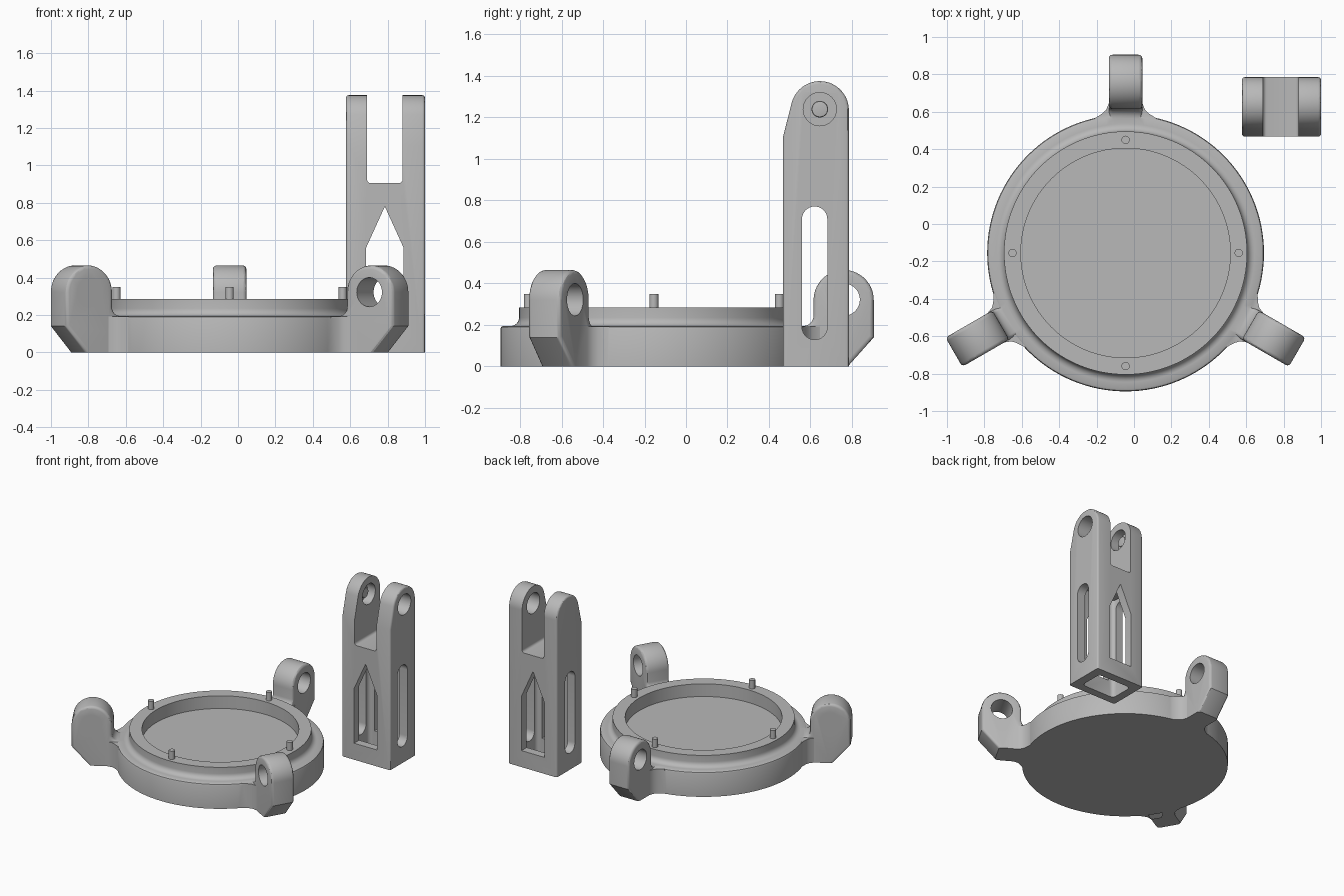
import bpy, bmesh, math
from mathutils import Matrix, Vector

if "Cube" in bpy.data.objects:
    bpy.data.objects.remove(bpy.data.objects["Cube"])

grey = bpy.data.materials.new("grey plastic")
grey.diffuse_color = (0.48, 0.48, 0.48, 1)
grey.use_nodes = True
grey.node_tree.nodes["Principled BSDF"].inputs["Base Color"].default_value = grey.diffuse_color
CX, CY = -0.045, -0.155          # centre of the round base


def finish(bm, name):
    bmesh.ops.recalc_face_normals(bm, faces=bm.faces)
    me = bpy.data.meshes.new(name)
    bm.to_mesh(me)
    bm.free()
    me.materials.append(grey)
    ob = bpy.data.objects.new(name, me)
    bpy.context.collection.objects.link(ob)
    return ob


def prism(name, pts, axis, lo, hi, bevel=0.0, matrix=None):
    """Extrude a 2D outline along an axis; optionally round its rim above the ground."""
    place = {'x': lambda a, b, t: (t, a, b),
             'y': lambda a, b, t: (a, t, b),
             'z': lambda a, b, t: (a, b, t)}[axis]
    bm = bmesh.new()
    v0 = [bm.verts.new(place(a, b, lo)) for a, b in pts]
    v1 = [bm.verts.new(place(a, b, hi)) for a, b in pts]
    n = len(pts)
    caps = [bm.faces.new(v0), bm.faces.new(v1)]
    for i in range(n):
        bm.faces.new((v0[i], v0[(i + 1) % n], v1[(i + 1) % n], v1[i]))
    bmesh.ops.recalc_face_normals(bm, faces=bm.faces)
    if bevel:
        rim = [e for f in caps for e in f.edges if max(v.co.z for v in e.verts) > 0.001]
        bmesh.ops.bevel(bm, geom=rim, offset=bevel, segments=3, profile=0.5,
                        affect='EDGES', clamp_overlap=True)
    if matrix:
        bm.transform(matrix)
    return finish(bm, name)


def arc(cx, cy, r, a0, a1, n):
    return [(cx + r * math.cos(math.radians(a0 + (a1 - a0) * i / n)),
             cy + r * math.sin(math.radians(a0 + (a1 - a0) * i / n))) for i in range(n + 1)]


def circle(cx, cy, r, n=40):
    return arc(cx, cy, r, 0, 360, n)[:-1]


def lathe(name, profile, n=128):
    bm = bmesh.new()
    rings = [[bm.verts.new((CX + r * math.cos(2 * math.pi * i / n),
                            CY + r * math.sin(2 * math.pi * i / n), z))
              for i in range(n)] for r, z in profile]
    bm.faces.new(rings[0])
    bm.faces.new(rings[-1])
    for a, b in zip(rings, rings[1:]):
        for i in range(n):
            j = (i + 1) % n
            bm.faces.new((a[i], a[j], b[j], b[i]))
    return finish(bm, name)


def combine(target, other, op):
    m = target.modifiers.new(op, 'BOOLEAN')
    m.operation, m.object, m.solver = op, other, 'EXACT'
    bpy.context.view_layer.objects.active = target
    bpy.ops.object.modifier_apply(modifier=m.name)
    bpy.data.objects.remove(other, do_unlink=True)


# Round base: stepped rim with a cove, and a shallow round tray
base = lathe("round_base", [(0.74, 0), (0.74, 0.18), (0.736, 0.19), (0.726, 0.195)]
             + arc(0.69, 0.235, 0.04, 270, 180, 6)
             + [(0.65, 0.285), (0.56, 0.285), (0.56, 0.185)])

# Three hinge lugs around the base, local x pointing outward
lug_side = ([(0.62, 0), (0.935, 0), (1.06, 0.14)]
            + arc(0.915, 0.32, 0.145, 0, 180, 28)
            + arc(0.72, 0.245, 0.05, 0, -90, 6) + [(0.62, 0.195)])
root_half = [(0.66, 0.165), (0.72, 0.165)] + [(0.745, 0.125), (0.765, 0.104), (0.80, 0.09)]
root_plan = root_half + [(x, -y) for x, y in reversed(root_half)]
for angle in (90, 210, 330):
    mat = Matrix.Translation((CX, CY, 0)) @ Matrix.Rotation(math.radians(angle), 4, 'Z')
    lug = prism("lug", lug_side, 'y', -0.09, 0.09, 0.02, mat)
    combine(lug, prism("lug_hole", circle(0.915, 0.322, 0.078), 'y', -0.3, 0.3, 0, mat), 'DIFFERENCE')
    root = prism("lug_root", root_plan, 'z', 0, 0.192, 0, mat)
    combine(base, root, 'UNION')
    combine(base, lug, 'UNION')

# Four locating pins on the rim
pins = []
for k in range(4):
    a = k * math.pi / 2
    pins.append(prism("locating_pin", circle(CX + 0.605 * math.cos(a), CY + 0.605 * math.sin(a), 0.022, 20),
                      'z', 0.28, 0.35))

# Fork tower: side outline extruded across its width
tower_side = ([(0.467, 0), (0.785, 0)] + arc(0.645, 1.235, 0.14, 0, 165, 28) + [(0.467, 1.105)])
tower = prism("fork_tower", tower_side, 'x', 0.577, 1.0, 0.015)

# Gap between the prongs, with small rounded inner corners
gap = [(0.69, 1.6)] + arc(0.71, 0.925, 0.02, 180, 270, 4) + arc(0.86, 0.925, 0.02, 270, 360, 4) + [(0.88, 1.6)]
combine(tower, prism("gap", gap, 'y', 0.2, 1.0), 'DIFFERENCE')

# Hollow shaft open at the bottom
shaft = []
for x, y, a in ((0.90, 0.69, 0), (0.67, 0.69, 90), (0.67, 0.56, 180), (0.90, 0.56, 270)):
    shaft += arc(x, y, 0.03, a, a + 90, 4)
combine(tower, prism("shaft", shaft, 'z', -0.1, 0.80), 'DIFFERENCE')

# Pointed window front to back, and long slot side to side
window = [(0.685, 0.13), (0.885, 0.13), (0.885, 0.56), (0.785, 0.78), (0.685, 0.56)]
combine(tower, prism("window", window, 'y', 0.2, 1.0), 'DIFFERENCE')
slot = arc(0.62, 0.71, 0.061, 0, 180, 16) + arc(0.62, 0.19, 0.061, 180, 360, 16)
combine(tower, prism("slot", slot, 'x', 0.4, 1.2), 'DIFFERENCE')

# Pivot bore: through the right prong, blind in the left one, with a small peg
combine(tower, prism("bore", circle(0.645, 1.24, 0.08), 'x', 0.62, 1.2), 'DIFFERENCE')
peg = prism("pivot_peg", circle(0.645, 1.24, 0.04, 24), 'x', 0.61, 0.66, 0.006)

# Smooth curved surfaces, keep real edges sharp
for ob in [base, tower, peg] + pins:
    bpy.ops.object.select_all(action='DESELECT')
    ob.select_set(True)
    bpy.context.view_layer.objects.active = ob
    bpy.ops.object.shade_smooth_by_angle(angle=math.radians(30))
